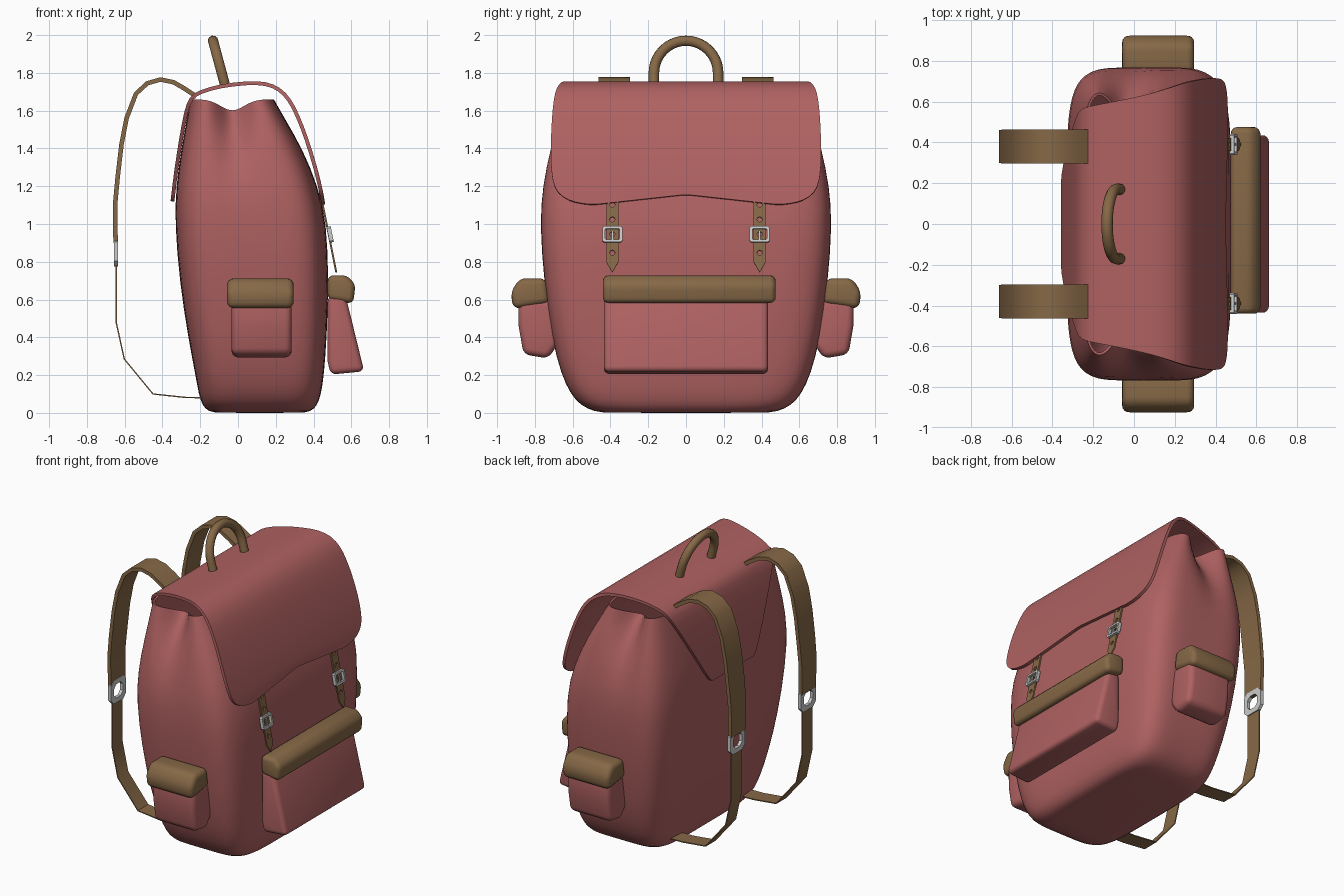
import bpy, bmesh, math
from mathutils import Matrix, Vector

if "Cube" in bpy.data.objects:
    bpy.data.objects.remove(bpy.data.objects["Cube"])


def material(name, rgb):
    m = bpy.data.materials.new(name)
    m.diffuse_color = (*rgb, 1)
    m.use_nodes = True
    m.node_tree.nodes["Principled BSDF"].inputs["Base Color"].default_value = m.diffuse_color
    return m


RED = material("red_canvas", (0.43, 0.12, 0.12))
BROWN = material("brown_leather", (0.24, 0.14, 0.062))


def finish(ob, mat=None, angle=40):
    """Bake curves and modifiers to a mesh, then shade and colour it."""
    bpy.ops.object.select_all(action='DESELECT')
    ob.select_set(True)
    bpy.context.view_layer.objects.active = ob
    bpy.ops.object.convert(target='MESH')
    ob = bpy.context.view_layer.objects.active
    bpy.ops.object.shade_smooth_by_angle(angle=math.radians(angle))
    ob.data.materials.clear()
    if mat:
        ob.data.materials.append(mat)
    return ob


def add_mesh(name, verts, faces):
    me = bpy.data.meshes.new(name)
    me.from_pydata(verts, [], faces)
    bm = bmesh.new()
    bm.from_mesh(me)
    bmesh.ops.recalc_face_normals(bm, faces=bm.faces)
    bm.to_mesh(me)
    bm.free()
    ob = bpy.data.objects.new(name, me)
    bpy.context.collection.objects.link(ob)
    return ob


def modifier(ob, kind, **props):
    m = ob.modifiers.new(kind.title(), kind)
    for k, v in props.items():
        setattr(m, k, v)


def prism(name, pts, axis, a, b, mat, bevel):
    """Extrude a side profile along x or y and round its edges."""
    n = len(pts)
    verts = [(p, t, z) if axis == 'y' else (t, p, z) for t in (a, b) for p, z in pts]
    faces = [list(range(n)), list(range(n, 2 * n))]
    faces += [(i, (i + 1) % n, n + (i + 1) % n, n + i) for i in range(n)]
    ob = add_mesh(name, verts, faces)
    modifier(ob, 'BEVEL', width=bevel, segments=4, angle_limit=math.radians(25))
    return finish(ob, mat)


def sheet(name, rows, mat, thickness, smooth=0):
    """Thin cloth from a grid of points."""
    n = len(rows[0])
    faces = [(r * n + c, r * n + c + 1, (r + 1) * n + c + 1, (r + 1) * n + c)
             for r in range(len(rows) - 1) for c in range(n - 1)]
    ob = add_mesh(name, [p for row in rows for p in row], faces)
    if smooth:
        modifier(ob, 'SUBSURF', levels=smooth, render_levels=smooth)
    modifier(ob, 'SOLIDIFY', thickness=thickness, offset=0)
    return finish(ob, mat)


def ribbon(name, path, y, thickness, mat):
    rows = [[(x, y - w / 2, z), (x, y + w / 2, z)] for x, z, w in path]
    return sheet(name, rows, mat, thickness)


def plate(name, outlines, depth, origin, lean, mat=None):
    """Flat filled outline with holes, standing in the y-z plane and leaning in x."""
    cu = bpy.data.curves.new(name, 'CURVE')
    cu.dimensions, cu.fill_mode, cu.extrude = '2D', 'BOTH', depth / 2
    for pts in outlines:
        sp = cu.splines.new('POLY')
        sp.points.add(len(pts) - 1)
        for p, (u, v) in zip(sp.points, pts):
            p.co = (u, v, 0, 1)
        sp.use_cyclic_u = True
    ob = bpy.data.objects.new(name, cu)
    bpy.context.collection.objects.link(ob)
    up = Vector((lean, 0, 1)).normalized()
    side = Vector((0, 1, 0))
    rot = Matrix((side, up, side.cross(up))).transposed()
    ob.matrix_world = Matrix.Translation(origin) @ rot.to_4x4()
    return finish(ob, mat)


def cut_rect(w, h, c):
    w, h = w / 2, h / 2
    return [(w, c - h), (w, h - c), (w - c, h), (c - w, h),
            (-w, h - c), (-w, c - h), (c - w, -h), (w - c, -h)]


def circle(r, v, n=12):
    return [(r * math.cos(2 * math.pi * i / n), v + r * math.sin(2 * math.pi * i / n)) for i in range(n)]


# Body: stacked rounded sections (z, back x, front x, half width), open and gathered at the top
sections = [(0.0, -0.10, 0.33, 0.42), (0.005, -0.155, 0.385, 0.48), (0.04, -0.19, 0.42, 0.56),
            (0.1, -0.208, 0.44, 0.61), (0.2, -0.225, 0.455, 0.66), (0.4, -0.264, 0.47, 0.712),
            (0.7, -0.31, 0.48, 0.752), (1.0, -0.334, 0.47, 0.774), (1.2, -0.329, 0.424, 0.76),
            (1.4, -0.299, 0.34, 0.72), (1.55, -0.272, 0.252, 0.685), (1.66, -0.252, 0.19, 0.665)]
SIDE, POWER = 16, 5.5
square = []
for k in range(SIDE):
    t = (2 * k + 1) / SIDE - 1
    square += [(k, t, -1), (SIDE + k, 1, t), (2 * SIDE + k, -t, 1), (3 * SIDE + k, -1, -t)]
square.sort()
N = len(square)
verts = []
for z, x0, x1, w in sections:
    for _, u, v in square:
        r = (abs(u) ** POWER + abs(v) ** POWER) ** (1 / POWER)
        x = (x0 + x1) / 2 + (x1 - x0) / 2 * u / r
        y = w * v / r
        top = max(0, (z - 1.1) / 0.56) ** 2
        fold = math.exp(-((x + 0.03) / 0.085) ** 2) * top * min(1, abs(y) / 0.5) ** 6
        verts.append((x, y - math.copysign(0.15 * fold, y), z - 0.06 * fold))
faces = [list(range(N))]
faces += [(r * N + i, r * N + (i + 1) % N, (r + 1) * N + (i + 1) % N, (r + 1) * N + i)
          for r in range(len(sections) - 1) for i in range(N)]
body = add_mesh("bag_body", verts, faces)
modifier(body, 'SUBSURF', levels=1, render_levels=1)
modifier(body, 'SOLIDIFY', thickness=0.012, offset=-1)
finish(body, RED, 60)

# Top flap: (x, z, half width, dip of the hem) from front hem over the top to the back
flap_path = [(0.452, 1.10, 0.50, 1), (0.450, 1.112, 0.59, 0.9), (0.446, 1.14, 0.655, 0.7),
             (0.436, 1.19, 0.70, 0.4), (0.412, 1.29, 0.716, 0), (0.364, 1.45, 0.716, 0),
             (0.313, 1.58, 0.708, 0), (0.272, 1.66, 0.70, 0), (0.22, 1.715, 0.685, 0),
             (0.15, 1.745, 0.66, 0), (0.05, 1.748, 0.63, 0), (-0.1, 1.73, 0.60, 0),
             (-0.2, 1.70, 0.58, 0), (-0.25, 1.67, 0.57, 0), (-0.275, 1.60, 0.53, 0),
             (-0.302, 1.45, 0.44, 0), (-0.33, 1.27, 0.33, 0), (-0.347, 1.12, 0.24, 0)]
rows = []
for x, z, w, d in flap_path:
    us = [i / 10 for i in range(-10, 11)]
    rows.append([(x - 0.012 * d * (1 - abs(u)), u * w, z + 0.055 * d * (1 - abs(u))) for u in us])
sheet("top_flap", rows, RED, 0.02, smooth=1)

# Carry handle: leaning arch
handle = bpy.data.curves.new("carry_handle", 'CURVE')
handle.dimensions, handle.bevel_depth, handle.bevel_resolution = '3D', 0.028, 3
handle.use_fill_caps = True
arch = [(0.17, 1.74)] + [(0.17 * math.cos(math.pi * i / 20), 1.80 + 0.17 * math.sin(math.pi * i / 20))
                         for i in range(21)] + [(-0.17, 1.74)]
spline = handle.splines.new('POLY')
spline.points.add(len(arch) - 1)
for p, (y, z) in zip(spline.points, arch):
    p.co = (-0.07 - (z - 1.74) * 0.27, y, z, 1)
handle_ob = bpy.data.objects.new("carry_handle", handle)
bpy.context.collection.objects.link(handle_ob)
finish(handle_ob, BROWN)

# Front pocket and lid
prism("front_pocket", [(0.475, 0.62), (0.57, 0.62), (0.668, 0.22), (0.49, 0.203), (0.475, 0.27)],
      'y', -0.435, 0.435, RED, 0.03)
prism("front_pocket_lid", [(0.475, 0.6), (0.61, 0.578), (0.622, 0.68), (0.575, 0.728), (0.475, 0.728)],
      'y', -0.44, 0.475, BROWN, 0.03)

upper = [(-0.22, 1.675, 0.165), (-0.28, 1.715, 0.165), (-0.34, 1.75, 0.165), (-0.41, 1.765, 0.165),
         (-0.48, 1.745, 0.165), (-0.54, 1.69, 0.165), (-0.59, 1.56, 0.165), (-0.617, 1.42, 0.165),
         (-0.637, 1.25, 0.165), (-0.651, 1.1, 0.16), (-0.648, 0.9, 0.15)]
lower = [(-0.645, 0.80, 0.11), (-0.645, 0.48, 0.11), (-0.602, 0.285, 0.11), (-0.45, 0.10, 0.11),
         (-0.28, 0.082, 0.11), (-0.18, 0.08, 0.11)]
for s, side in ((-1, "left"), (1, "right")):
    # Side pockets and lids
    prism(f"side_pocket_{side}", [(s * y, z) for y, z in
          [(0.68, 0.60), (0.888, 0.60), (0.886, 0.46), (0.86, 0.31), (0.73, 0.288), (0.68, 0.36)]],
          'x', -0.034, 0.284, RED, 0.035)
    prism(f"side_pocket_lid_{side}", [(s * y, z) for y, z in
          [(0.72, 0.58), (0.915, 0.55), (0.928, 0.64), (0.88, 0.712), (0.74, 0.712)]],
          'x', -0.058, 0.295, BROWN, 0.035)

    # Shoulder straps with adjuster buckles
    ribbon(f"shoulder_strap_{side}", upper, s * 0.38, 0.024, BROWN)
    ribbon(f"lower_strap_{side}", lower, s * 0.38, 0.007, BROWN)
    plate(f"strap_adjuster_{side}", [cut_rect(0.16, 0.16, 0.03), cut_rect(0.095, 0.095, 0.025)],
          0.022, (-0.645, s * 0.38, 0.855), 0)

    # Closing straps with punched holes, buckle frame and prong
    outline = [(-0.032, 0.23), (-0.032, -0.15), (0, -0.205), (0.032, -0.15), (0.032, 0.23)]
    holes = [circle(0.014, v) for v in (-0.1, 0, 0.08, 0.16)]
    plate(f"closing_strap_{side}", [outline] + holes, 0.01, (0.48, s * 0.39, 0.945), -0.2, BROWN)
    plate(f"closing_buckle_{side}", [cut_rect(0.105, 0.085, 0.008), cut_rect(0.077, 0.057, 0.004)],
          0.022, (0.488, s * 0.39, 0.945), -0.2)
    plate(f"buckle_prong_{side}", [cut_rect(0.01, 0.06, 0.003)], 0.008, (0.494, s * 0.39, 0.935), -0.2)
